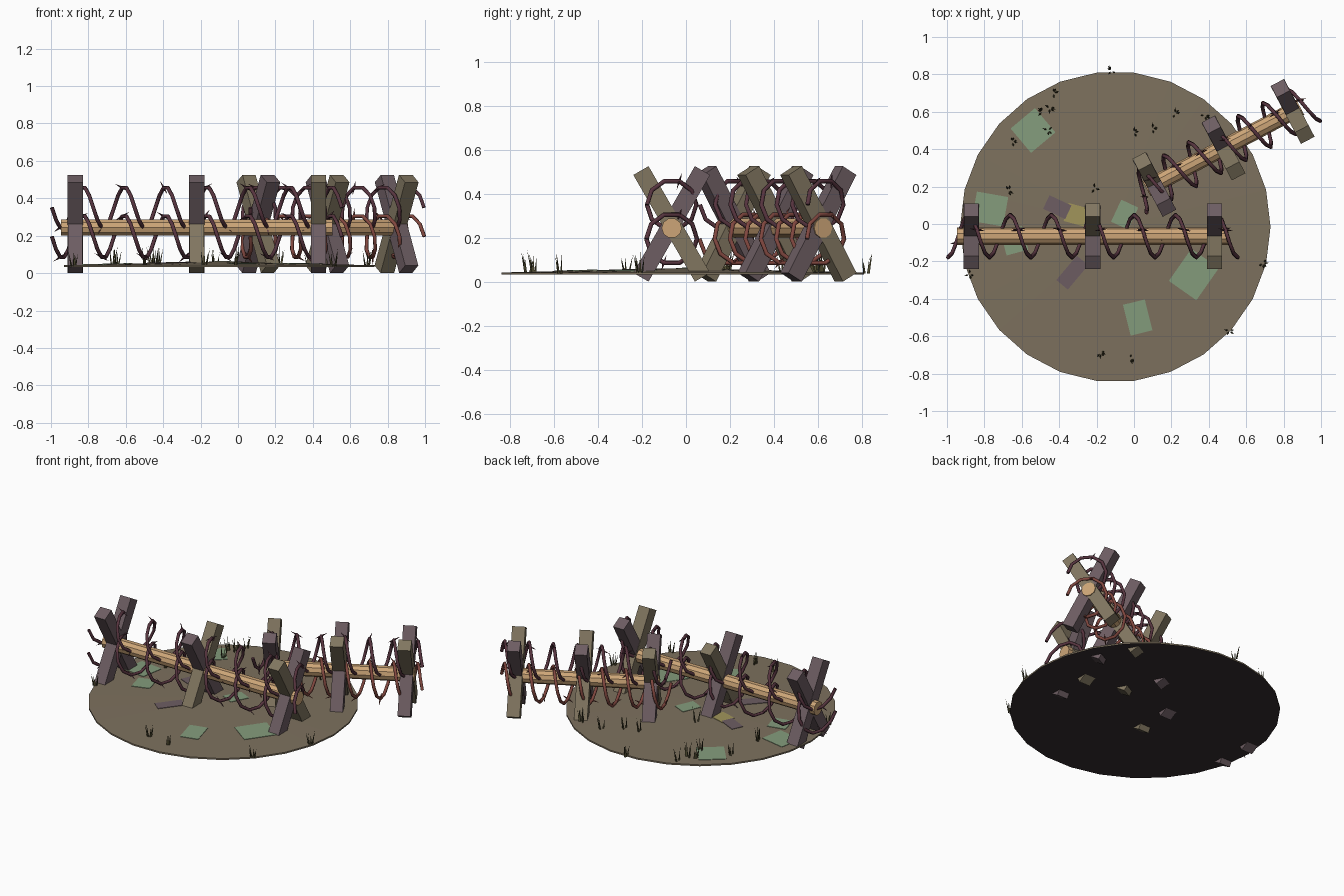
import bpy, bmesh, math, random
from mathutils import Vector, Matrix

random.seed(4)
if "Cube" in bpy.data.objects:
    bpy.data.objects.remove(bpy.data.objects["Cube"])


def material(name, hex_code):
    srgb = [int(hex_code[i:i + 2], 16) / 255 for i in (0, 2, 4)]
    lin = [c / 12.92 if c < 0.04 else ((c + 0.055) / 1.055) ** 2.4 for c in srgb]
    m = bpy.data.materials.new(name)
    m.use_nodes = True
    m.diffuse_color = (*lin, 1)
    m.node_tree.nodes["Principled BSDF"].inputs["Base Color"].default_value = (*lin, 1)
    return m


earth = material("earth", "7d715e")
soil = material("dark_soil", "362d2f")
tan = material("tan_log", "cca577")
olive = material("olive_timber", "817660")
plum = material("plum_timber", "6d5d62")
wire_dark = material("dark_wire", "57343f")
wire_rust = material("rusty_wire", "81473f")
moss = material("moss_green", "849c7c")
yellow = material("dry_yellow", "a0945a")
grass = material("grass", "4f4b30")


def finish(name, bm, *mats, matrix=None):
    mesh = bpy.data.meshes.new(name)
    bmesh.ops.recalc_face_normals(bm, faces=bm.faces)
    bm.to_mesh(mesh)
    bm.free()
    for m in mats:
        mesh.materials.append(m)
    ob = bpy.data.objects.new(name, mesh)
    bpy.context.scene.collection.objects.link(ob)
    if matrix:
        ob.matrix_world = matrix
    return ob


# Round, slightly domed ground
GX, GY, GR, SIDES = -0.1, -0.015, 0.83, 26


def ground_z(x, y):
    return 0.042 + 0.02 * max(0, 1 - math.hypot(x - GX, y - GY) / GR)


bm = bmesh.new()
bmesh.ops.create_cone(bm, cap_ends=True, segments=SIDES, radius1=GR, radius2=GR, depth=0.01,
                      matrix=Matrix.Translation((GX, GY, 0.037)) @ Matrix.Rotation(0.0, 4, 'Z'))
bm.normal_update()
top = [f for f in bm.faces if f.normal.z > 0.9]
hub = bmesh.ops.poke(bm, faces=top)["verts"][0]
hub.co.z = 0.062
bm.normal_update()
for f in bm.faces:
    f.material_index = 1 if f.normal.z < -0.9 else 0
# Turn so that a corner points straight sideways
corner = max((v for v in bm.verts if v != hub), key=lambda v: v.co.x)
turn = -math.atan2(corner.co.y - GY, corner.co.x - GX)
bmesh.ops.rotate(bm, verts=bm.verts, cent=(GX, GY, 0), matrix=Matrix.Rotation(turn, 3, 'Z'))
finish("ground", bm, earth, soil)


# Flat coloured patches on the ground
def patch(name, x, y, w, h, angle, mat):
    bm = bmesh.new()
    bmesh.ops.create_cube(bm, size=1, matrix=Matrix.Translation((x, y, 0))
                          @ Matrix.Rotation(math.radians(angle), 4, 'Z')
                          @ Matrix.Diagonal((w, h, 0.006, 1)))
    for v in bm.verts:
        v.co.z += ground_z(v.co.x, v.co.y)
    finish(name, bm, mat)


for i, (x, y, w, h, a) in enumerate([(-0.54, 0.5, 0.17, 0.17, 40), (-0.77, 0.08, 0.17, 0.16, -10),
                                     (-0.05, 0.05, 0.1, 0.13, -25), (0.32, -0.27, 0.18, 0.21, -35),
                                     (0.02, -0.5, 0.12, 0.17, 14), (-0.64, -0.09, 0.12, 0.13, 15)]):
    patch(f"moss_patch_{i + 1}", x, y, w, h, a, moss)
patch("plum_patch_1", -0.41, 0.09, 0.13, 0.08, -25, plum)
patch("plum_patch_2", -0.33, -0.26, 0.17, 0.08, 50, plum)
patch("yellow_patch", -0.31, 0.05, 0.11, 0.1, -15, yellow)


# Log barrier with crossed timbers and two coils of barbed wire
def coil_point(t, half, turns, z, radius):
    a = t * math.tau
    return Vector((-half + 2 * half * t / turns, -radius * math.cos(a), z - radius * math.sin(a)))


def coil(name, matrix, half, turns, z, radius, mat):
    per_turn = 10
    curve = bpy.data.curves.new(name, 'CURVE')
    curve.dimensions = '3D'
    curve.bevel_depth = 0.0105
    curve.bevel_resolution = 1
    curve.use_fill_caps = True
    line = curve.splines.new('POLY')
    line.points.add(turns * per_turn)
    for i, p in enumerate(line.points):
        p.co = (*coil_point(i / per_turn, half, turns, z, radius), 1)
    curve.materials.append(mat)
    ob = bpy.data.objects.new(name, curve)
    ob.matrix_world = matrix
    bpy.context.scene.collection.objects.link(ob)
    # Thin thorns standing across the wire
    bm = bmesh.new()
    for k in range(turns * 2):
        t = k / 2 + 0.2
        p = coil_point(t, half, turns, z, radius)
        out = Vector((random.uniform(-0.3, 0.3), p.y, p.z - z)).normalized()
        for d in (out, -out):
            place = Matrix.Translation(p + d * 0.022) @ d.to_track_quat('Z', 'Y').to_matrix().to_4x4()
            bmesh.ops.create_cone(bm, cap_ends=True, segments=4, radius1=0.007, radius2=0,
                                  depth=0.044, matrix=place)
    finish(name + "_thorns", bm, mat, matrix=matrix)


def barrier(name, x, y, angle, spacing, log_half, wire_half, legs, low_wire):
    place = Matrix.Translation((x, y, 0)) @ Matrix.Rotation(math.radians(angle), 4, 'Z')
    bm = bmesh.new()
    bmesh.ops.create_cone(bm, cap_ends=True, segments=10, radius1=0.046, radius2=0.046,
                          depth=2 * log_half, matrix=Matrix.Translation((0, 0, 0.244))
                          @ Matrix.Rotation(math.pi / 2, 4, 'Y'))
    finish(name + "_log", bm, tan, matrix=place)
    # Each pair: timber rising to the front, timber rising to the back
    for i, pair in enumerate(legs):
        for side, mat, label, width in zip((1, -1), pair, ("front", "back"), (0.082, 0.079)):
            bm = bmesh.new()
            bmesh.ops.create_cube(bm, size=1, matrix=Matrix.Translation(((i - 1) * spacing, 0, 0.263))
                                  @ Matrix.Rotation(side * math.radians(30), 4, 'X')
                                  @ Matrix.Diagonal((width, 0.08, 0.56, 1)))
            finish(f"{name}_{label}_timber_{i + 1}", bm, mat, matrix=place)
    coil(name + "_upper_wire", place, wire_half, 7, 0.35, 0.112, wire_dark)
    coil(name + "_lower_wire", place, wire_half, 7, 0.195, 0.115, low_wire)


barrier("long_barrier", -0.22, -0.065, 0, 0.65, 0.725, 0.775,
        [(plum, plum), (plum, olive), (olive, plum)], wire_dark)
barrier("short_barrier", 0.478, 0.407, 27.8, 0.418, 0.465, 0.525,
        [(plum, olive), (olive, plum), (olive, plum)], wire_rust)


# Grass tufts
def tuft(bm, x, y):
    for k in range(5):
        a = random.uniform(0, math.tau)
        lean = Vector((math.cos(a) * 0.2, math.sin(a) * 0.2, 1)).normalized()
        height = random.uniform(0.06, 0.11)
        base = Vector((x + math.cos(a) * 0.012, y + math.sin(a) * 0.012, ground_z(x, y) - 0.004))
        bmesh.ops.create_cone(bm, cap_ends=True, segments=3, radius1=0.006, radius2=0, depth=height,
                              matrix=Matrix.Translation(base + lean * height / 2)
                              @ lean.to_track_quat('Z', 'Y').to_matrix().to_4x4())


bm = bmesh.new()
for x, y in [(-0.12, 0.82), (-0.43, 0.7), (-0.45, 0.62), (-0.49, 0.6), (-0.65, 0.44), (0.22, 0.59),
             (0.1, 0.51), (0.0, 0.49), (0.38, 0.58), (-0.67, 0.18), (-0.21, 0.19), (-0.18, -0.69),
             (-0.02, -0.72), (0.51, -0.57), (0.69, -0.21), (-0.88, -0.27), (-0.46, 0.5)]:
    tuft(bm, x, y)
finish("grass_tufts", bm, grass)
